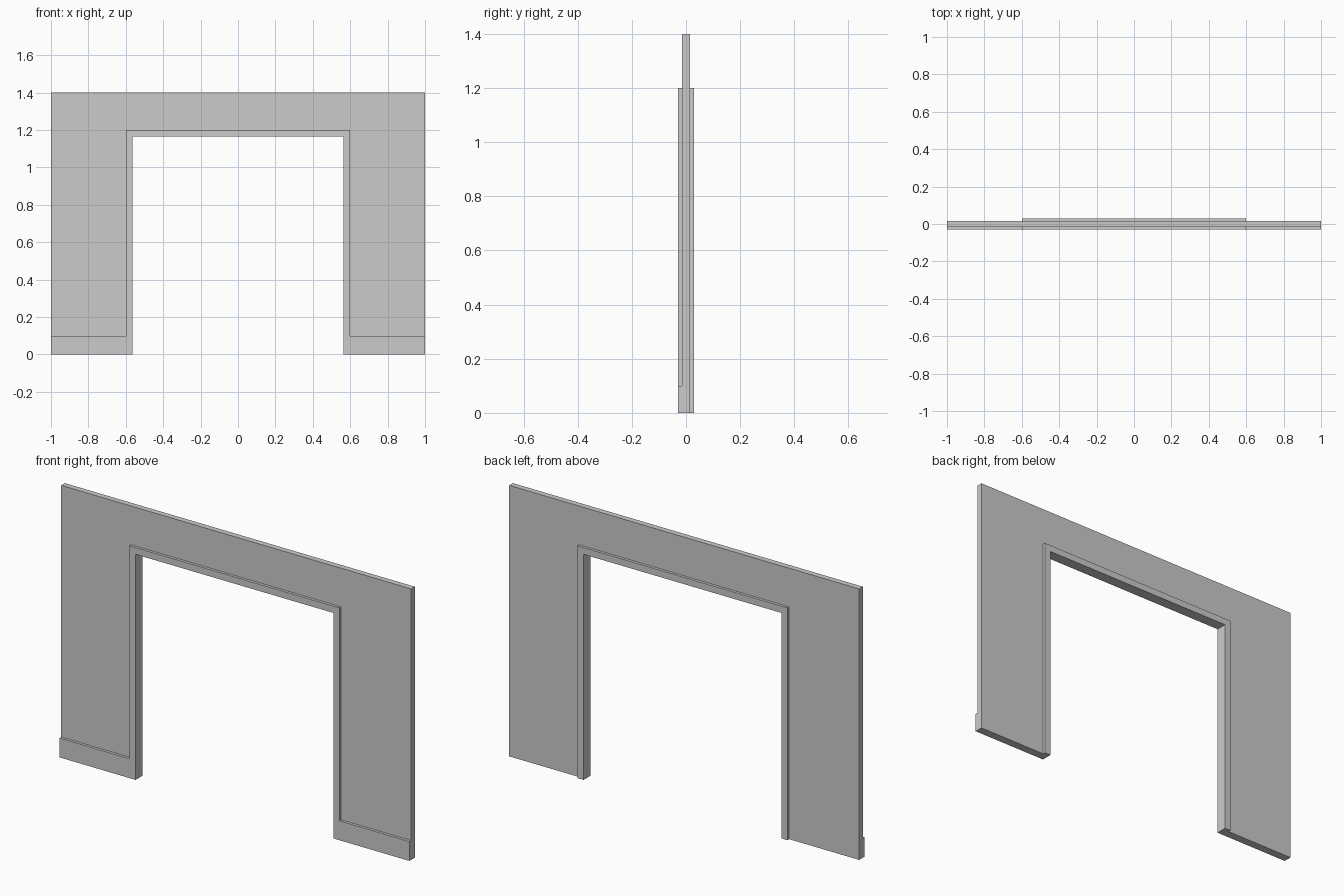
import bpy, bmesh

if "Cube" in bpy.data.objects:
    bpy.data.objects.remove(bpy.data.objects["Cube"])


def extrude_y(name, outline, y0, y1):
    """Solid made from an x-z outline, extruded from y0 to y1."""
    bm = bmesh.new()
    face = bm.faces.new([bm.verts.new((x, y0, z)) for x, z in outline])
    ext = bmesh.ops.extrude_face_region(bm, geom=[face])
    moved = [g for g in ext["geom"] if isinstance(g, bmesh.types.BMVert)]
    bmesh.ops.translate(bm, verts=moved, vec=(0, y1 - y0, 0))
    bmesh.ops.recalc_face_normals(bm, faces=bm.faces)
    mesh = bpy.data.meshes.new(name)
    bm.to_mesh(mesh)
    bm.free()
    obj = bpy.data.objects.new(name, mesh)
    bpy.context.collection.objects.link(obj)
    return obj


def arch(out_x, out_z, in_x, in_z):
    """Upside-down U outline."""
    return [(-out_x, 0), (-out_x, out_z), (out_x, out_z), (out_x, 0),
            (in_x, 0), (in_x, in_z), (-in_x, in_z), (-in_x, 0)]


WALL, TRIM = 0.015, 0.029   # half depths
OPEN_X, OPEN_Z = 0.6, 1.2   # wall opening
FRAME = 0.035               # frame width

# Wall with doorway
extrude_y("wall", arch(1.0, 1.4, OPEN_X, OPEN_Z), -WALL, WALL)

# Door frame lining the opening, proud on both sides
extrude_y("door_frame", arch(OPEN_X, OPEN_Z, OPEN_X - FRAME, OPEN_Z - FRAME),
          -TRIM, TRIM)

# Baseboards on the front only, flush with the frame
for side, s in (("left", -1), ("right", 1)):
    extrude_y(side + "_baseboard",
              [(s * OPEN_X, 0), (s, 0), (s, 0.1), (s * OPEN_X, 0.1)],
              -TRIM, -WALL)
